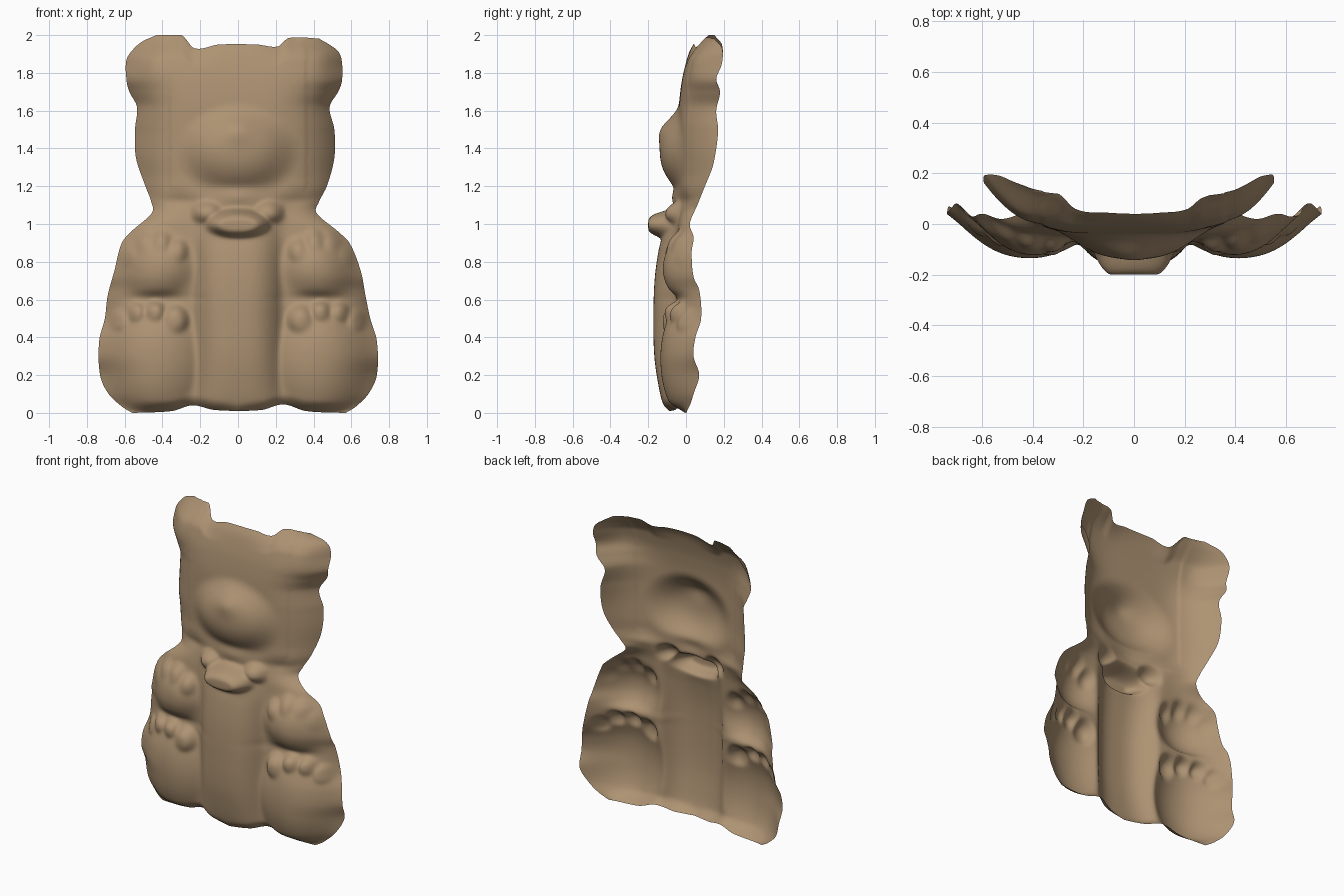
import bpy, bmesh, math

if "Cube" in bpy.data.objects:
    bpy.data.objects.remove(bpy.data.objects["Cube"])

NX, NZ = 150, 210


def interp(table, t, k=1):
    """Smooth curve through a list of points sorted by first value; returns column k."""
    n = len(table)
    if t <= table[0][0]:
        return table[0][k]
    for i in range(n - 1):
        a, b = table[i], table[i + 1]
        if t <= b[0]:
            p, q = table[max(i - 1, 0)], table[min(i + 2, n - 1)]
            d = b[0] - a[0]
            ma = (b[k] - p[k]) / (b[0] - p[0]) * d
            mb = (q[k] - a[k]) / (q[0] - a[0]) * d
            f = (t - a[0]) / d
            return ((2 * f**3 - 3 * f**2 + 1) * a[k] + (f**3 - 2 * f**2 + f) * ma
                    + (3 * f**2 - 2 * f**3) * b[k] + (f**3 - f**2) * mb)
    return table[-1][k]


# outline: height, left edge, right edge
OUTLINE = [(0, -.56, .57), (.03, -.61, .62), (.1, -.685, .69), (.2, -.73, .735), (.38, -.735, .735),
           (.5, -.705, .70), (.62, -.69, .675), (.75, -.655, .65), (.9, -.615, .59),
           (.96, -.565, .53), (1.06, -.455, .415), (1.12, -.46, .43), (1.2, -.49, .47),
           (1.35, -.54, .51), (1.5, -.545, .51), (1.62, -.535, .485),
           (1.7, -.575, .53), (1.76, -.59, .55), (1.87, -.59, .55), (1.93, -.55, .53),
           (1.97, -.5, .48), (2, -.43, .43)]
# upper and lower rims across the width
TOP = [(-.45, 2), (-.3, 2), (-.23, 1.93), (-.1, 1.95), (.1, 1.95), (.21, 1.94), (.27, 1.985), (.45, 1.98)]
BOTTOM = [(-.55, 0), (-.35, .01), (-.24, .04), (-.12, .015), (.12, .015), (.24, .045), (.36, .01), (.55, 0)]
# depth of the sheet along the middle and along the side rim
MIDDLE = [(0, -.03), (.05, -.045), (.85, -.045), (1, -.035), (1.1, -.02), (1.2, -.02), (1.6, -.025),
          (1.75, -.01), (1.85, .012), (1.92, .035), (2, .085)]
RIM = [(0, .01), (.1, .04), (.2, .07), (.3, .04), (.4, .05), (.5, .08), (.65, .07), (.72, .04),
       (.85, .03), (.93, .04), (1, .02), (1.1, .06), (1.2, .1), (1.3, .14), (1.4, .16),
       (1.5, .17), (1.6, .16), (1.7, .18), (1.77, .16), (1.86, .19), (1.95, .19), (2, .15)]
BELLY = [(0, .05), (.04, .075), (.15, .1), (.3, .12), (.5, .125), (.7, .12), (.85, .102),
         (.95, .08), (1.05, .05), (1.15, .02), (1.2, 0)]


def dome(x, z, cx, cz, rx, rz, h, p=2.0):
    r = math.hypot((x - cx) / rx, (z - cz) / rz)
    return h * (1 - r ** p) if r < 1.6 else -.1


def gauss(x, z, cx, cz, rx, rz, h):
    return h * math.exp(-((x - cx) / rx) ** 2 - ((z - cz) / rz) ** 2)


def smax(a, b, k=.03):
    h = max(k - abs(a - b), 0) / k
    return max(a, b) + h * h * k / 4


def relief(x, z):
    """Forward swelling of all the parts; limbs mirrored through |x|."""
    a = abs(x)
    h = 0
    # belly
    h = smax(h, interp(BELLY, z) * (1 - (a / .235) ** 3) if a < .36 else -.1, .04)
    # legs with soles and toes
    h = smax(h, dome(a, z, .46, .28, .275, .33, .095, 2.3))
    for cx, cz, r in ((.335, .485, .08), (.44, .53, .062), (.54, .525, .058), (.625, .485, .06)):
        h = smax(h, dome(a, z, cx, cz, r, r * 1.15, .078, 3), .025)
    # arms with fingers and a soft shoulder
    h = smax(h, dome(a, z, .44, .77, .215, .18, .088, 2.2), .05)
    for cx, cz in ((.32, .85), (.41, .895), (.5, .895), (.575, .83)):
        h = smax(h, dome(a, z, cx, cz, .06, .075, .065, 2.5), .035)
    h -= gauss(a, z, .44, .605, .17, .025, .03)
    # muzzle, nose and chin
    h = smax(h, dome(x, z, 0, 1.385, .29, .225, .115, 2.4), .06)
    h += gauss(x, z, 0, 1.5, .08, .06, .018)
    h = smax(h, gauss(x, z, 0, 1.14, .17, .08, .055), .03)
    # bow with two wings
    h = smax(h, dome(x, z, 0, 1.0, .185, .085, .168, 4), .03)
    for s in (-.1, .1):
        h += gauss(x, z, s, .98, .06, .05, .012)
    h = smax(h, dome(a, z, .16, 1.06, .09, .07, .085, 2.5), .03)
    # neck folds
    h -= gauss(a, z, .34, 1.12, .12, .03, .015)
    # ears
    h += gauss(a, z, .46, 1.85, .09, .1, .025)
    return h


def surface(u, v):
    z0 = 2 * v
    left, right = interp(OUTLINE, z0, 1), interp(OUTLINE, z0, 2)
    x = (left + right) / 2 + u * (right - left) / 2
    # bend the rows to the upper and lower rim
    z = z0 - (2 - interp(TOP, x)) * max(0, (v - .85) / .15)
    z += interp(BOTTOM, x) * max(0, 1 - v / .15)
    y = interp(MIDDLE, z) - relief(x, z)
    power = 6 if z < 1 else 6 - 1.5 * min(1, (z - 1) / .25)
    y += (interp(RIM, z0) - y) * abs(u) ** power
    # curl at the underside and behind the ear tips
    y -= y * .8 * max(0, 1 - z0 / .06) ** 2 * min(1, abs(x) / .3)
    y += .05 * max(0, (z0 - 1.88) / .12) * min(1, abs(x) / .3) ** 2 * (1 - abs(u) ** 3)
    return x, max(-.2, min(.2, y)), max(0, min(2, z))


# one open moulded sheet
bm = bmesh.new()
rows = []
for j in range(NZ + 1):
    rows.append([bm.verts.new(surface(2 * i / NX - 1, j / NZ)) for i in range(NX + 1)])
for r0, r1 in zip(rows, rows[1:]):
    for i in range(NX):
        bm.faces.new((r0[i], r0[i + 1], r1[i + 1], r1[i])).smooth = True
for _ in range(4):
    bmesh.ops.smooth_vert(bm, verts=[v for v in bm.verts if not v.is_boundary], factor=.5,
                          use_axis_x=False, use_axis_y=True, use_axis_z=False)
mesh = bpy.data.meshes.new("bear_front_shell")
bm.to_mesh(mesh)
bm.free()
shell = bpy.data.objects.new("bear_front_shell", mesh)
bpy.context.collection.objects.link(shell)

# plush brown
mat = bpy.data.materials.new("brown")
mat.diffuse_color = (.42, .29, .17, 1)
mat.use_nodes = True
mat.node_tree.nodes["Principled BSDF"].inputs["Base Color"].default_value = mat.diffuse_color
mesh.materials.append(mat)
